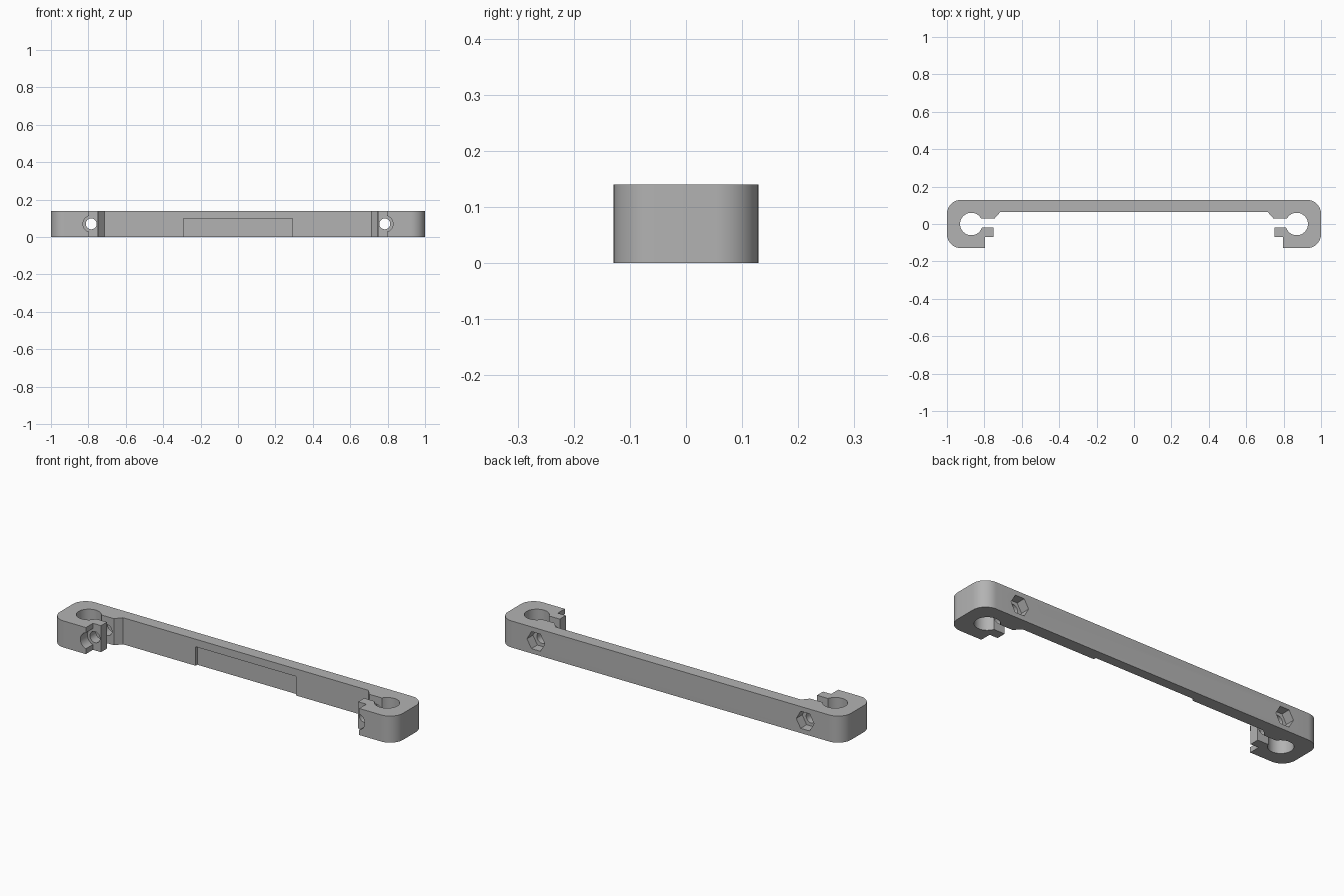
import bpy, bmesh
from math import radians, degrees, asin, sin, cos, pi
from mathutils import Matrix

cube = bpy.data.objects.get("Cube")
if cube:
    bpy.data.objects.remove(cube, do_unlink=True)

HEIGHT = 0.14
HALF_DEPTH = 0.129
MID = HEIGHT / 2
BOLT_X = 0.785

grey = bpy.data.materials.new("plain grey")
grey.use_nodes = True
colour = (0.45, 0.45, 0.45, 1)
grey.diffuse_color = colour
grey.node_tree.nodes["Principled BSDF"].inputs["Base Color"].default_value = colour


def arc(cx, cy, r, start, end, steps):
    angles = [radians(start + (end - start) * i / steps) for i in range(steps + 1)]
    return [(cx + r * cos(a), cy + r * sin(a)) for a in angles]


def add_object(name, bm):
    bmesh.ops.recalc_face_normals(bm, faces=bm.faces)
    mesh = bpy.data.meshes.new(name)
    bm.to_mesh(mesh)
    bm.free()
    mesh.materials.append(grey)
    obj = bpy.data.objects.new(name, mesh)
    bpy.context.collection.objects.link(obj)
    return obj


def cut(target, cutter):
    cutter.hide_render = True
    mod = target.modifiers.new("cut", "BOOLEAN")
    mod.operation = "DIFFERENCE"
    mod.solver = "EXACT"
    mod.object = cutter
    bpy.context.view_layer.objects.active = target
    bpy.ops.object.modifier_apply(modifier=mod.name)
    bpy.data.objects.remove(cutter, do_unlink=True)


def bore(name, x, y0, y1, radius, sides):
    """Prism along y, with a corner pointing along x."""
    bm = bmesh.new()
    place = (Matrix.Translation((x, (y0 + y1) / 2, MID))
             @ Matrix.Rotation(pi / 2, 4, "X") @ Matrix.Rotation(pi / 2, 4, "Z"))
    bmesh.ops.create_cone(bm, cap_ends=True, segments=sides, radius1=radius,
                          radius2=radius, depth=y1 - y0, matrix=place)
    return add_object(name, bm)


# Half outline: back edge, rounded end, jaw tab, rod hole, slot, chamfer, bar
corner = 0.075
cx, cy = 1 - corner, HALF_DEPTH - corner
rod_r = 0.06
half = arc(cx, cy, corner, 90, 0, 12)
half += arc(cx, -cy, corner, 0, -90, 12)
half += [(0.797, -HALF_DEPTH), (0.797, -0.07), (0.75, -0.07), (0.75, -0.02)]
half += arc(0.87, 0, rod_r, 180 + degrees(asin(0.02 / rod_r)), 510, 40)
half += [(0.745, 0.03), (0.715, 0.064)]
outline = half + [(-x, y) for x, y in reversed(half)]

# Clamp bar body
bm = bmesh.new()
face = bm.faces.new([bm.verts.new((x, y, 0)) for x, y in outline])
solid = bmesh.ops.extrude_face_region(bm, geom=[face])
top = [v for v in solid["geom"] if isinstance(v, bmesh.types.BMVert)]
bmesh.ops.translate(bm, verts=top, vec=(0, 0, HEIGHT))
body = add_object("clamp_bar", bm)

# Bolt holes, screw head seats at the front, hexagonal nut pockets at the back
for side in (-1, 1):
    x = side * BOLT_X
    cut(body, bore("bolt_hole", x, -0.2, 0.2, 0.029, 32))
    cut(body, bore("screw_seat", x, -0.2, -0.07, 0.044, 32))
    cut(body, bore("nut_pocket", x, 0.079, 0.2, 0.052, 6))

# Shallow recess in the front of the bar, open at the bottom
bm = bmesh.new()
bmesh.ops.create_cube(bm, size=1, matrix=Matrix.Translation((0, 0.03, 0.0))
                      @ Matrix.Diagonal((0.584, 0.096, 0.2, 1)))
cut(body, add_object("recess", bm))

bpy.ops.object.select_all(action="DESELECT")
body.select_set(True)
bpy.context.view_layer.objects.active = body
bpy.ops.object.shade_smooth_by_angle(angle=radians(30))
